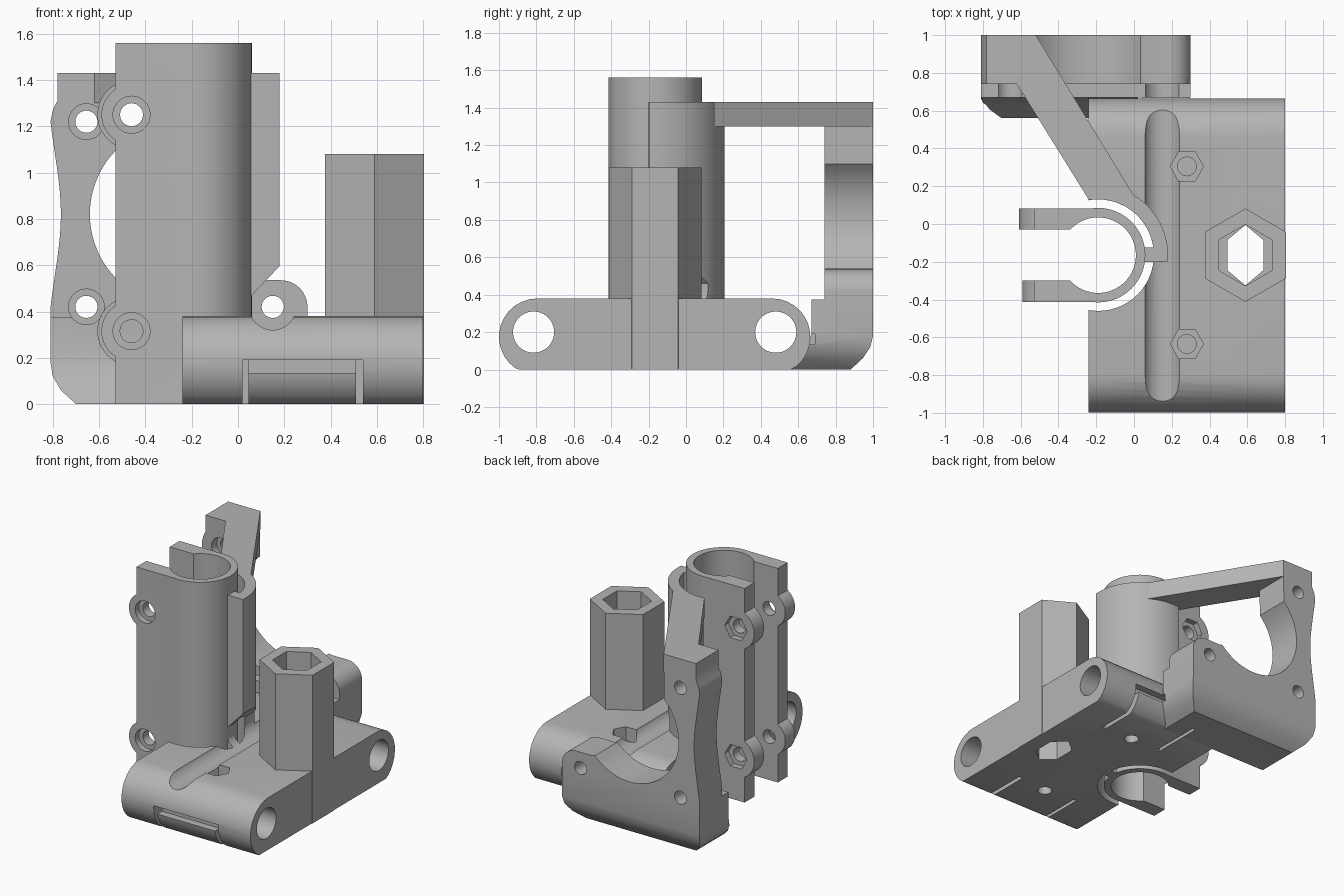
import bpy, bmesh
from math import cos, sin, radians

cube = bpy.data.objects.get("Cube")
if cube:
    bpy.data.objects.remove(cube, do_unlink=True)

grey = bpy.data.materials.new("plain_grey")
grey.use_nodes = True
grey.diffuse_color = (0.46, 0.46, 0.46, 1)
grey.node_tree.nodes["Principled BSDF"].inputs["Base Color"].default_value = (0.46, 0.46, 0.46, 1)


def arc(cx, cy, r, a0, a1, n=12):
    """Points on an arc, angles in degrees."""
    angles = [radians(a0 + (a1 - a0) * i / n) for i in range(n + 1)]
    return [(cx + r * cos(a), cy + r * sin(a)) for a in angles]


def ring(cx, cy, r, n=48, start=0):
    return arc(cx, cy, r, start, start + 360, n)[:-1]


def rect(x0, y0, x1, y1):
    return [(x0, y0), (x1, y0), (x1, y1), (x0, y1)]


def prism(name, pts, axis, lo, hi):
    """Extrude a 2D outline along an axis from lo to hi."""
    place = {"x": lambda u, v: (lo, u, v),
             "y": lambda u, v: (u, lo, v),
             "z": lambda u, v: (u, v, lo)}[axis]
    step = [(hi - lo) * (axis == a) for a in "xyz"]
    bm = bmesh.new()
    face = bm.faces.new([bm.verts.new(place(*p)) for p in pts])
    out = bmesh.ops.extrude_face_region(bm, geom=[face])
    verts = [v for v in out["geom"] if isinstance(v, bmesh.types.BMVert)]
    bmesh.ops.translate(bm, verts=verts, vec=step)
    bmesh.ops.recalc_face_normals(bm, faces=bm.faces)
    mesh = bpy.data.meshes.new(name)
    bm.to_mesh(mesh)
    bm.free()
    mesh.materials.append(grey)
    obj = bpy.data.objects.new(name, mesh)
    bpy.context.collection.objects.link(obj)
    return obj


def combine(target, tools, operation="DIFFERENCE", keep=False):
    """Apply one boolean per tool, then drop the tools."""
    bpy.context.view_layer.objects.active = target
    for tool in tools:
        mod = target.modifiers.new("bool", "BOOLEAN")
        mod.operation, mod.solver, mod.object = operation, "EXACT", tool
        bpy.ops.object.modifier_apply(modifier=mod.name)
    if not keep:
        for tool in tools:
            bpy.data.objects.remove(tool, do_unlink=True)


TX, TY = -0.19, -0.165       # vertical bearing axis
HX, HY = 0.59, -0.165        # hexagonal tower axis
RODS = (-0.815, 0.48)        # horizontal rod positions in y

# Base block with rounded front and back
profile = [(-0.89, 0), (0.56, 0)] + arc(0.46, 0.175, 0.205, -50, 90) \
    + arc(-0.795, 0.175, 0.205, 90, 235)
base = prism("base_block", profile, "x", -0.24, 0.80)

# Bearing clearance, screw channel and clip slots shared by several parts
channel = prism("channel_cutter", [(0.25, 0.67), (0.05, 0.46)] + arc(0.15, 0.42, 0.1, 180, 360, 20),
                "y", -1.1, 0.74)
slots = []
for y0, y1, inner in ((-1.1, -0.94, -0.6), (0.61, 0.69, 0.3)):
    slots.append(prism("slot_cutter", rect(0.02, 0.135, 0.54, 0.19), "y", y0, y1))
    outer = min(y0, inner) if y0 < 0 else y1
    for x0, x1 in ((0.02, 0.045), (0.51, 0.54)):
        slots.append(prism("slit_cutter", rect(x0, -0.1, x1, 0.19), "y",
                           min(outer, inner), max(outer, inner)))

cuts = [prism("clearance_cutter", ring(TX, TY, 0.295, 64), "z", -0.1, 0.5),
        prism("tower_cutter", ring(HX, HY, 0.2, 6, 30), "z", -0.1, 0.5)]
cuts += [prism("rod_cutter", ring(y, 0.2, 0.11), "x", -0.5, 1) for y in RODS]
for y in (-0.635, 0.305):
    cuts += [prism("nut_cutter", ring(0.28, y, 0.088, 6), "z", 0.28, 0.5),
             prism("screw_cutter", ring(0.28, y, 0.05, 16), "z", 0.2, 0.5),
             prism("screw_cutter", ring(0.28, y, 0.05, 16), "z", -0.1, 0.17)]
combine(base, cuts)
combine(base, [channel] + slots, keep=True)

# Hexagonal tower with a stepped hexagonal bore
tower = prism("hex_tower", ring(HX, HY, 0.247, 6, 30), "z", 0, 1.08)
narrow = [(HX + max(-0.095, min(0.095, u - HX)), v) for u, v in ring(HX, HY, 0.16, 6, 30)]
combine(tower, [prism("bore_cutter", ring(HX, HY, 0.162, 6, 30), "z", 0.3, 1.2),
                prism("bore_cutter", narrow, "z", -0.1, 0.5)])

# Motor plate: front outline trimmed by a side profile
outline = [(-0.70, 0), (0.19, 0), (0.255, 0.06), (0.29, 0.12), (0.30, 0.18)] \
    + arc(0.185, 0.42, 0.115, 0, 90) + [(0.06, 0.535)] \
    + arc(-0.245, 0.82, 0.395, -45, -225, 40) \
    + [(-0.52, 1.43), (-0.78, 1.43), (-0.78, 1.31), (-0.80, 1.27)] \
    + [(-0.765 - 0.045 * (abs(i) / 8) ** 2 * (2 - abs(i) / 8), 0.82 - 0.05 * i) for i in range(-8, 9)] \
    + [(-0.81, 0.18), (-0.80, 0.12), (-0.765, 0.06)]
plate = prism("motor_plate", outline, "y", 0.5, 1.1)
side = [(0.56, 0), (0.88, 0), (0.945, 0.06), (0.985, 0.12), (1, 0.18), (1, 1.5),
        (0.74, 1.5), (0.74, 0.375), (0.67, 0.375), (0.67, 0.19), (0.63, 0.09)]
combine(plate, [prism("side_trim", side, "x", -1, 1)], "INTERSECT")
cuts = []
for x, z in ((-0.655, 1.22), (-0.655, 0.42), (0.15, 0.42)):
    cuts.append(prism("screw_cutter", ring(x, z, 0.048, 24), "y", 0.4, 1.2))
    if x < 0:
        cuts.append(prism("head_cutter", ring(x, z, 0.077, 32), "y", 0.4, 0.80))
combine(plate, cuts)
combine(plate, [channel] + slots, keep=True)

# Curved shell around the bearing holder
shell = prism("bearing_shell", arc(TX, TY, 0.37, -5, 98, 32) + arc(TX, TY, 0.295, 98, -7, 32),
              "z", 0, 1.43)
combine(shell, [channel], keep=True)

# Web joining shell and bearing holder
web = prism("shell_web", rect(0.03, -0.2, 0.12, -0.125), "z", 0, 1.43)
combine(web, [channel], keep=True)

# Slanted brace from motor plate to shell
prism("brace_arm", [(-0.62, 0.74), (-0.24, 0.13), (-0.15, 0.13), (0.0, 0.15),
                    (-0.52, 1), (-0.62, 1)], "z", 1.30, 1.43)

# Clamp-style bearing holder: tube, two flanges and screw lugs
holder = prism("bearing_holder", ring(TX, TY, 0.25, 64), "z", 0, 1.56)
parts, cuts = [], []
for y0, y1, lug in ((-0.413, -0.30, 0.13), (-0.03, 0.083, 0.148)):
    parts.append(prism("flange", rect(-0.53, y0, TX, y1), "z", 0, 1.56))
    for z in (0.315, 1.25):
        parts.append(prism("lug", ring(-0.46, z, lug), "y", y0, y1))
for z in (0.315, 1.25):
    cuts += [prism("bolt_cutter", ring(-0.46, z, 0.05, 16), "y", -0.6, 0.3),
             prism("head_cutter", ring(-0.46, z, 0.08, 32), "y", -0.6, -0.37),
             prism("nut_cutter", ring(-0.46, z, 0.09, 6), "y", 0.04, 0.3)]
cuts += [prism("bore_cutter", ring(TX, TY, 0.2, 64), "z", -0.1, 1.7),
         prism("gap_cutter", rect(-0.8, -0.30, TX, -0.03), "z", -0.1, 1.7)]
combine(holder, parts, "UNION")
combine(holder, cuts)

for tool in [channel] + slots:
    bpy.data.objects.remove(tool, do_unlink=True)

# Smooth curved faces, keep edges sharp
bpy.ops.object.select_all(action="DESELECT")
for obj in (base, plate, shell, holder):
    obj.select_set(True)
bpy.context.view_layer.objects.active = holder
bpy.ops.object.shade_smooth_by_angle(angle=radians(30))
